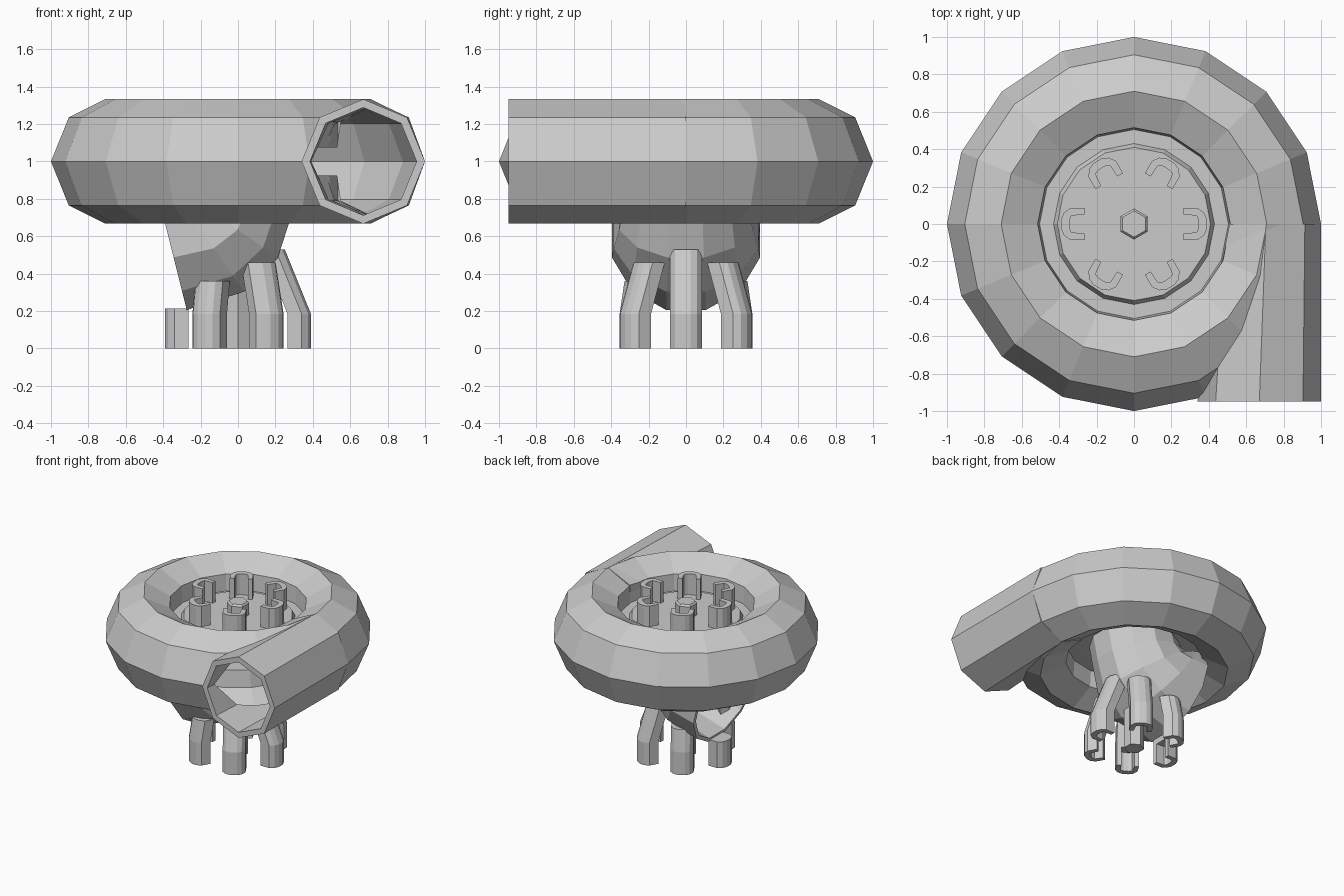
import bpy, bmesh, math
from math import cos, sin, radians, pi
from mathutils import Vector

if "Cube" in bpy.data.objects:
    bpy.data.objects.remove(bpy.data.objects["Cube"])

grey = bpy.data.materials.new("plain grey")
grey.diffuse_color = (0.6, 0.6, 0.6, 1)
grey.use_nodes = True
grey.node_tree.nodes["Principled BSDF"].inputs["Base Color"].default_value = grey.diffuse_color


def loft(name, rings, caps=True, closed=False):
    """Skin a list of equal-length point rings."""
    bm = bmesh.new()
    vs = [[bm.verts.new(p) for p in ring] for ring in rings]
    n = len(vs[0])
    pairs = list(zip(vs, vs[1:])) + ([(vs[-1], vs[0])] if closed else [])
    for a, b in pairs:
        for i in range(n):
            j = (i + 1) % n
            bm.faces.new((a[i], a[j], b[j], b[i]))
    if caps:
        bm.faces.new(vs[0][::-1])
        bm.faces.new(vs[-1])
    bmesh.ops.recalc_face_normals(bm, faces=bm.faces[:])
    me = bpy.data.meshes.new(name)
    bm.to_mesh(me)
    bm.free()
    me.materials.append(grey)
    ob = bpy.data.objects.new(name, me)
    bpy.context.scene.collection.objects.link(ob)
    return ob


def lathe(name, profile, n=16, start=0.0):
    return loft(name, [[(r * cos(start + 2 * pi * i / n), r * sin(start + 2 * pi * i / n), z)
                        for i in range(n)] for r, z in profile])


def boolean(ob, other, op):
    """Apply a boolean and remove the helper object."""
    m = ob.modifiers.new("bool", 'BOOLEAN')
    m.operation, m.solver, m.object = op, 'EXACT', other
    bpy.context.view_layer.update()
    dg = bpy.context.evaluated_depsgraph_get()
    me = bpy.data.meshes.new_from_object(ob.evaluated_get(dg))
    ob.modifiers.clear()
    ob.data = me
    bpy.data.objects.remove(other)


def tube(name, wall, y_end, hole):
    """Tapered octagonal inlet pipe, trimmed clear of the central well."""
    rings = []
    for y, cx, rx in ((0, .705, .295), (-.95, .67, .33), (y_end, .67, .33)):
        if rings and y == rings[-1][0][1]:
            continue
        k = .999 if y == 0 else 1
        rings.append([(cx + (rx - wall) * k * cos(i * pi / 4), y,
                       1 + (.333 - wall) * k * sin(i * pi / 4)) for i in range(8)])
    ob = loft(name, rings)
    boolean(ob, lathe("well_cutter", [(hole, .5), (hole, 1.5)]), 'DIFFERENCE')
    return ob


# Ring-shaped casing with a central deck, joined to the inlet pipe and hollowed
casing = lathe("spiral_casing", [
    (.505, .9), (.515, .765), (.71, .667), (.905, .765), (1, 1), (.905, 1.235),
    (.71, 1.333), (.515, 1.235), (.505, 1.1), (.43, 1.1), (.41, 1.14)])
cavity = lathe("cavity", [
    (.53, .925), (.55, .79), (.71, .712), (.873, .797), (.955, 1), (.873, 1.203),
    (.71, 1.288), (.55, 1.21), (.53, 1.075)])
boolean(casing, tube("inlet_pipe", 0, -.95, .511), 'UNION')
boolean(cavity, tube("inlet_bore", .045, -1.1, .535), 'UNION')
boolean(casing, cavity, 'DIFFERENCE')

# Flared outlet elbow below the deck: x, z, radius, tilt
PATH = [(0, .95, .34, 0), (-.03, .8, .34, 15), (-.08, .69, .37, 35),
        (-.19, .62, .40, 55), (-.37, .59, .41, 76)]


def elbow_rings(wall):
    rings = []
    for x, z, r, tilt in PATH:
        t, r = radians(tilt), r - wall
        ring = []
        for i in range(12):
            a = (i + .5) * pi / 6
            ring.append((x + r * cos(a) * cos(t), r * sin(a),
                         min(z - r * cos(a) * sin(t), .912 - wall * .3)))
        rings.append(ring)
    return rings


loft("outlet_elbow", elbow_rings(0) + elbow_rings(.03)[::-1], caps=False, closed=True)

# Channel-shaped cross-section of pegs and feet (radial, tangential)
HALF = [(.265, .05), (.265, .085), (.34, .085), (.375, .06), (.39, .025)]
OUTER = HALF + [(u, -v) for u, v in HALF[::-1]]
CHANNEL = OUTER + [(.335, -.045), (.345, -.02), (.345, .02), (.335, .045)]


def place(section, angle, z, shift=0.0):
    c, s = cos(angle), sin(angle)
    return [((u - shift) * c - v * s, (u - shift) * s + v * c, z) for u, v in section]


# Six pegs on top; six feet below, with struts leaning in to the elbow
STRUTS = {0: (.53, .14), 60: (.46, .085), 120: (.36, .03),
          180: (.215, -.0), 240: (.36, .03), 300: (.46, .085)}
for deg, (top, shift) in STRUTS.items():
    a = radians(deg)
    loft(f"top_peg_{deg}", [place(CHANNEL, a, 1.13), place(CHANNEL, a, 1.31)])
    loft(f"foot_{deg}", [place(CHANNEL, a, 0), place(CHANNEL, a, .17)])
    loft(f"strut_{deg}", [place(OUTER, a, .16), place(OUTER, a, .185),
                          place(OUTER, a, top, shift)])

# Hexagonal centre posts above and below
lathe("top_post", [(.083, 1.13), (.083, 1.235), (.07, 1.25)], 6, pi / 2)
lathe("bottom_post", [(.075, 0), (.075, .16), (.075, .33)], 6, pi / 2)
